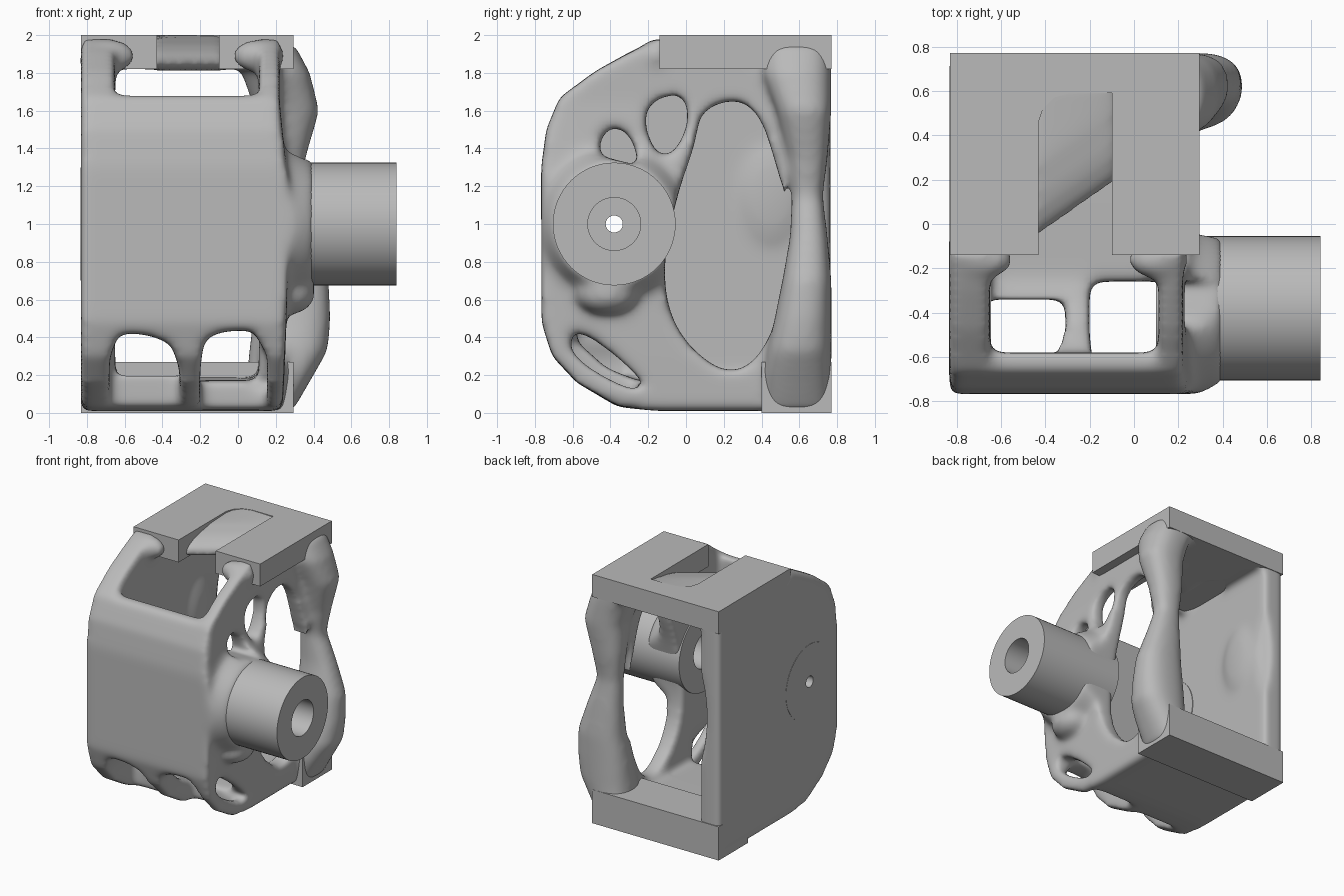
import bpy, bmesh
from math import pi
from mathutils import Matrix, Vector

cube = bpy.data.objects.get("Cube")
if cube:
    bpy.data.objects.remove(cube)

grey = bpy.data.materials.new("plain_grey")
grey.use_nodes = True
grey.diffuse_color = (0.49, 0.49, 0.49, 1)
grey.node_tree.nodes["Principled BSDF"].inputs["Base Color"].default_value = grey.diffuse_color
helpers = []


def finish(name, bm, helper):
    bmesh.ops.recalc_face_normals(bm, faces=bm.faces)
    mesh = bpy.data.meshes.new(name)
    bm.to_mesh(mesh)
    bm.free()
    ob = bpy.data.objects.new(name, mesh)
    bpy.context.collection.objects.link(ob)
    mesh.materials.append(grey)
    if helper:
        ob.hide_render = True
        helpers.append(ob)
    return ob


def rounded(pts, rounds=2):
    """Corner-cutting to soften a closed outline."""
    for _ in range(rounds):
        new = []
        for p, q in zip(pts, pts[1:] + pts[:1]):
            p, q = Vector(p), Vector(q)
            new += [p.lerp(q, 0.25), p.lerp(q, 0.75)]
        pts = new
    return pts


def loft(name, rings, helper=True):
    """Closed skin through rings of 3D points."""
    bm = bmesh.new()
    rows = [[bm.verts.new(p) for p in ring] for ring in rings]
    bm.faces.new(rows[0])
    bm.faces.new(rows[-1])
    for lo, hi in zip(rows, rows[1:]):
        for i in range(len(lo)):
            j = (i + 1) % len(lo)
            bm.faces.new((lo[i], lo[j], hi[j], hi[i]))
    return finish(name, bm, helper)


def prism(name, axis, pts, a, b, helper=True):
    """Extrude an outline along an axis from a to b."""
    place = {"x": lambda p, t: (t, p[0], p[1]),
             "y": lambda p, t: (p[0], t, p[1]),
             "z": lambda p, t: (p[0], p[1], t)}[axis]
    return loft(name, [[place(p, t) for p in pts] for t in (a, b)], helper)


def rect(x, y):
    return [(x[0], y[0]), (x[1], y[0]), (x[1], y[1]), (x[0], y[1])]


def box(name, x, y, z, helper=True):
    return prism(name, "z", rect(x, y), z[0], z[1], helper)


def barrel(name, x0, x1, r0, r1=None, helper=True):
    """Cylinder or cone along the shaft axis."""
    bm = bmesh.new()
    m = Matrix.Translation(((x0 + x1) / 2, -0.38, 1)) @ Matrix.Rotation(pi / 2, 4, "Y")
    bmesh.ops.create_cone(bm, cap_ends=True, segments=64, radius1=r0,
                          radius2=r0 if r1 is None else r1, depth=x1 - x0, matrix=m)
    return finish(name, bm, helper)


def blob(name, centre, radii):
    bm = bmesh.new()
    m = Matrix.Translation(centre) @ Matrix.Diagonal((*radii, 1))
    bmesh.ops.create_uvsphere(bm, u_segments=24, v_segments=16, radius=1, matrix=m)
    return finish(name, bm, True)


def boolean(ob, other, op):
    m = ob.modifiers.new(op, "BOOLEAN")
    m.operation, m.object, m.solver = op, other, "EXACT"


def bake(ob):
    """Freeze the modifiers into the mesh and shade it."""
    bpy.context.view_layer.update()
    dg = bpy.context.evaluated_depsgraph_get()
    mesh = bpy.data.meshes.new_from_object(ob.evaluated_get(dg))
    ob.modifiers.clear()
    ob.data = mesh
    mesh.materials.clear()
    mesh.materials.append(grey)
    bpy.ops.object.select_all(action="DESELECT")
    ob.select_set(True)
    bpy.context.view_layer.objects.active = ob
    bpy.ops.object.shade_smooth_by_angle(angle=0.7)


# Organic shell: side outline with a tapered open side, plus the barrel root flare
outline = [
    (0.765, 0.01), (-0.15, 0.01), (-0.36, 0.03), (-0.58, 0.16), (-0.71, 0.3), (-0.765, 0.48),
    (-0.767, 1.3), (-0.74, 1.5), (-0.67, 1.67), (-0.48, 1.81), (-0.3, 1.91), (-0.14, 1.985),
    (-0.05, 1.9), (0.765, 1.9)]
shell = prism("organic_shell", "x", outline, -0.832, 0.28, helper=False)
boolean(shell, prism("side_taper", "y", [
    (0.23, -0.1), (0.25, 0.3), (0.26, 0.6), (0.27, 1.2), (0.24, 1.45), (0.22, 1.65), (0.22, 2.1),
    (0.5, 2.1), (0.5, -0.1)], -1, 1), "DIFFERENCE")
boolean(shell, barrel("root_flare", 0.1, 0.4, 0.49, 0.33), "UNION")
boolean(shell, prism("outline_trim", "x", outline, -1, 0.6), "INTERSECT")

LEFT, RIGHT = -0.65, 0.11
cavity = prism("cavity", "x", [
    (1, 0.2), (0.1, 0.18), (-0.25, 0.17), (-0.42, 0.24), (-0.58, 0.38), (-0.58, 2.2),
    (0.3, 2.2), (0.32, 1.82), (1, 1.82)], LEFT, RIGHT)
cuts = [cavity,
        box("front_top_gap", (LEFT, RIGHT), (-1, -0.5), (1.68, 2.2)),
        box("rear_side_gap", (RIGHT - 0.05, 0.7), (0.52, 1), (0.2, 1.75)),
        blob("rear_edge_hollow", (-0.6, 0.84, 1.1), (0.12, 0.2, 0.45))]

# Lower front windows either side of the centre strut
cuts.append(prism("front_window_a", "y", rounded([
    (-0.68, 0.42), (-0.48, 0.42), (-0.31, 0.34), (-0.31, -0.1), (-0.68, -0.1)], 1), -1, -0.34))
cuts.append(prism("front_window_b", "y", rounded([
    (-0.2, 0.34), (-0.13, 0.43), (0.15, 0.44), (0.15, -0.1), (-0.2, -0.1)], 1), -1, -0.26))

# Side openings
side_windows = {
    "main_window": [(0.08, 1.62), (0.36, 1.67), (0.5, 1.25), (0.57, 0.9), (0.5, 0.52), (0.36, 0.25),
                    (0.18, 0.21), (-0.06, 0.43), (-0.13, 0.75), (-0.05, 1.15), (0.05, 1.42)],
    "upper_window": [(-0.24, 1.62), (-0.02, 1.71), (0.02, 1.54), (-0.07, 1.36), (-0.17, 1.37)],
    "small_window": [(-0.48, 1.36), (-0.42, 1.52), (-0.3, 1.49), (-0.24, 1.3), (-0.36, 1.34)],
    "lower_slit": [(-0.62, 0.43), (-0.5, 0.41), (-0.18, 0.13), (-0.3, 0.12), (-0.6, 0.29)]}
for name, pts in side_windows.items():
    cuts.append(prism(name, "x", rounded(pts), 0.05, 0.7))
for c in cuts:
    boolean(shell, c, "DIFFERENCE")

# Rear column on the open side: height, then width and depth ranges
column = [(0.01, (0.05, 0.29), (0.41, 0.765)), (0.2, (0.05, 0.4), (0.41, 0.77)),
          (0.33, (0.06, 0.475), (0.43, 0.77)), (0.5, (0.08, 0.49), (0.47, 0.77)),
          (0.7, (0.11, 0.48), (0.51, 0.77)),
          (0.93, (0.12, 0.4), (0.55, 0.75)), (1.15, (0.12, 0.32), (0.56, 0.725)),
          (1.35, (0.1, 0.36), (0.54, 0.75)), (1.6, (0.09, 0.43), (0.48, 0.77)),
          (1.8, (0.02, 0.38), (0.4, 0.77)), (1.95, (-0.02, 0.3), (0.4, 0.765))]
boolean(shell, loft("rear_column", [[(*p, z) for p in rounded(rect(x, y))]
                                    for z, x, y in column]), "UNION")

# Sloping web in the slot, skewed across its width
web_profile = [(0.62, 2.0), (0.4, 1.985), (0.2, 1.95), (0.08, 1.9), (0.06, 1.83), (0.2, 1.81),
               (0.62, 1.82)]
boolean(shell, loft("slot_web", [
    [(x, y + (0.7 * (x + 0.265) if y < 0.5 else 0), z) for y, z in web_profile]
    for x in (-0.47, -0.37, -0.27, -0.17, -0.07)]), "UNION")

# Swellings: top pads, inner wall bump, underside of the barrel root
for name, centre, radii in (
        ("pad_a", (-0.69, -0.16, 1.89), (0.15, 0.09, 0.09)),
        ("pad_b", (0.11, -0.16, 1.89), (0.14, 0.09, 0.09)),
        ("wall_bump", (-0.66, 0.45, 1.15), (0.05, 0.18, 0.28)),
        ("root_lump", (0.27, -0.42, 0.63), (0.14, 0.17, 0.11))):
    boolean(shell, blob(name, centre, radii), "UNION")

remesh = shell.modifiers.new("remesh", "REMESH")
remesh.mode, remesh.voxel_size = "VOXEL", 0.02
soften = shell.modifiers.new("soften", "SMOOTH")
soften.factor, soften.iterations = 0.5, 24

# Shaft barrel and the flush boss on the opposite wall
barrel_tube = barrel("shaft_barrel", 0.1, 0.84, 0.325, helper=False)
wall_boss = barrel("wall_boss", -0.834, -0.645, 0.3, helper=False)
bore = barrel("bore", -0.5, 1, 0.14)
pin_hole = barrel("pin_hole", -1, -0.4, 0.045)
for ob, hole in ((shell, bore), (shell, pin_hole), (barrel_tube, bore), (wall_boss, pin_hole)):
    boolean(ob, hole, "DIFFERENCE")
for ob in (shell, barrel_tube, wall_boss):
    bake(ob)

# Mounting plates
prism("top_plate", "z", [
    (-0.83, -0.14), (-0.43, -0.14), (-0.43, 0.46), (-0.41, 0.52), (-0.36, 0.57), (-0.29, 0.59),
    (-0.1, 0.59), (-0.1, -0.14), (0.295, -0.14), (0.295, 0.77), (-0.83, 0.77)],
    1.82, 2, helper=False)
box("bottom_plate", (-0.83, 0.295), (0.4, 0.77), (0, 0.27), helper=False)

for ob in helpers:
    bpy.data.objects.remove(ob)
